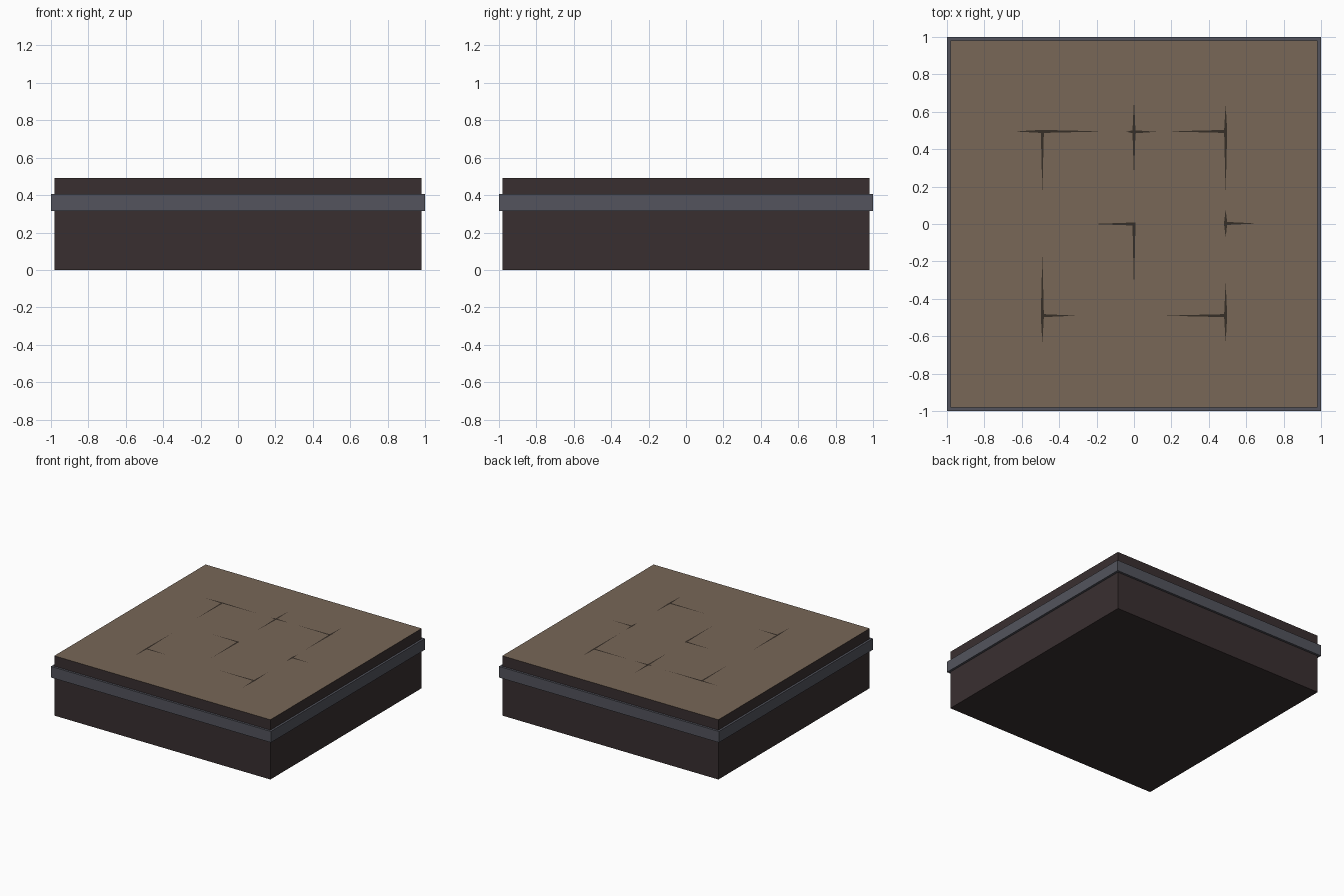
import bpy, bmesh

if "Cube" in bpy.data.objects:
    bpy.data.objects.remove(bpy.data.objects["Cube"])

def material(name, srgb):
    m = bpy.data.materials.new(name)
    lin = [((c / 255 + 0.055) / 1.055) ** 2.4 for c in srgb]
    m.diffuse_color = (*lin, 1)
    m.use_nodes = True
    m.node_tree.nodes["Principled BSDF"].inputs["Base Color"].default_value = m.diffuse_color
    return m

TAN = material("tan stone", (120, 103, 87))
DARK = material("dark brown", (57, 47, 48))
SLATE = material("slate trim", (83, 84, 93))
CRACK = material("crack shadow", (54, 46, 39))

HALF, TOP = 0.982, 0.491

def finish(bm, name, mats):
    me = bpy.data.meshes.new(name)
    bm.to_mesh(me)
    bm.free()
    for m in mats:
        me.materials.append(m)
    ob = bpy.data.objects.new(name, me)
    bpy.context.collection.objects.link(ob)
    return ob

def box(name, half, z0, z1, mats):
    bm = bmesh.new()
    bmesh.ops.create_cube(bm, size=1)
    for v in bm.verts:
        v.co = (v.co.x * 2 * half, v.co.y * 2 * half, z0 if v.co.z < 0 else z1)
    bm.normal_update()
    if len(mats) > 1:  # upward face takes the second colour
        for f in bm.faces:
            f.material_index = 1 if f.normal.z > 0.5 else 0
    return finish(bm, name, mats)

# Floor block with tan upper surface
box("floor_block", HALF, 0, TOP, [DARK, TAN])

# Trim band: square ring around the block
bm = bmesh.new()
corners = [(-1, -1), (1, -1), (1, 1), (-1, 1)]
loops = [[bm.verts.new((x * r, y * r, z)) for x, y in corners]
         for r, z in ((1, 0.315), (1, 0.406), (HALF, 0.406), (HALF, 0.315))]
for a in range(4):
    lo, hi = loops[a], loops[(a + 1) % 4]
    for i in range(4):
        j = (i + 1) % 4
        bm.faces.new((lo[i], lo[j], hi[j], hi[i]))
bmesh.ops.recalc_face_normals(bm, faces=bm.faces)
finish(bm, "trim_band", [SLATE])

# Cracks at tile joints: x, y, then arm lengths east, north, west, south
cracks = [
    (-0.49, 0.495, 0.335, 0, 0.15, 0.335),
    (0, 0.493, 0.12, 0.17, 0.04, 0.245),
    (0.49, 0.495, 0, 0.145, 0.32, 0.335),
    (0, 0, 0, 0, 0.225, 0.355),
    (0.49, 0.003, 0.17, 0.075, 0, 0.075),
    (-0.49, -0.49, 0.185, 0.335, 0, 0.15),
    (0.49, -0.49, 0, 0.185, 0.335, 0.145),
]
W = 0.008
dirs = [(1, 0), (0, 1), (-1, 0), (0, -1)]
bm = bmesh.new()
for cx, cy, *arms in cracks:
    z = TOP + 0.0015
    centre = bm.verts.new((cx, cy, z))
    ring = []
    for k, (dx, dy) in enumerate(dirs):
        ex, ey = dirs[(k + 1) % 4]
        n = arms[k] or W
        ring.append(bm.verts.new((cx + dx * n, cy + dy * n, z)))
        ring.append(bm.verts.new((cx + (dx + ex) * W, cy + (dy + ey) * W, z)))
    for i in range(8):
        bm.faces.new((centre, ring[i], ring[(i + 1) % 8]))
finish(bm, "floor_cracks", [CRACK])
